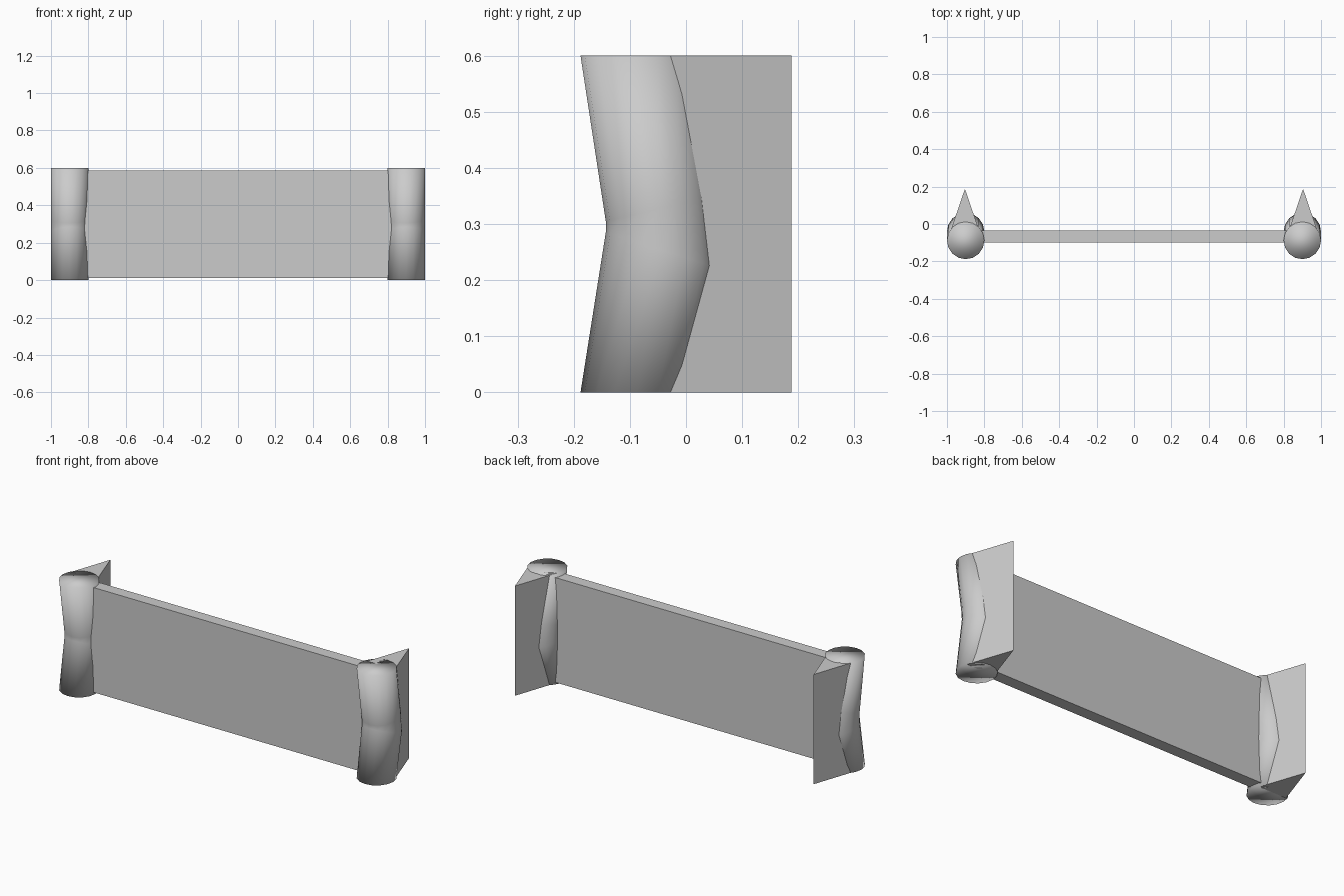
import bpy, bmesh, math

if "Cube" in bpy.data.objects:
    bpy.data.objects.remove(bpy.data.objects["Cube"])

SIDES = 16
RADIUS = 0.1
POST_X = 0.9


def add_object(name, bm, smooth=False):
    bmesh.ops.recalc_face_normals(bm, faces=bm.faces)
    mesh = bpy.data.meshes.new(name)
    bm.to_mesh(mesh)
    bm.free()
    for poly in mesh.polygons:
        poly.use_smooth = smooth
    obj = bpy.data.objects.new(name, mesh)
    bpy.context.collection.objects.link(obj)
    return obj


def loft(rings):
    """Skin a stack of equal point rings and cap both ends."""
    bm = bmesh.new()
    rows = [[bm.verts.new(p) for p in ring] for ring in rings]
    n = len(rows[0])
    for a, b in zip(rows, rows[1:]):
        for i in range(n):
            j = (i + 1) % n
            bm.faces.new((a[i], a[j], b[j], b[i]))
    bm.faces.new(rows[0])
    bm.faces.new(rows[-1])
    return bm


def post_ring(side, front, back, z_front, z_back):
    """Ring from front y to back y, sloping in height between the two."""
    ring = []
    for i in range(SIDES):
        a = 2 * math.pi * i / SIDES
        t = (1 + math.sin(a)) / 2
        ring.append((side * POST_X + RADIUS * math.cos(a),
                     front + (back - front) * t,
                     z_front + (z_back - z_front) * t))
    return ring


for side, label in ((-1, "left"), (1, "right")):
    # bent round post, kinked at mid height towards the back
    add_object(label + "_post", loft([
        post_ring(side, -0.188, 0.012, 0.0, 0.0),
        post_ring(side, -0.143, 0.06, 0.285, 0.22),
        post_ring(side, -0.143, 0.048, 0.305, 0.35),
        post_ring(side, -0.188, 0.012, 0.6, 0.6),
    ]), smooth=True)

    # sharp triangular fin behind the post
    plan = [(-0.083, -0.055), (0.083, -0.055), (0.0, 0.188)]
    add_object(label + "_fin", loft([
        [(side * 0.904 + x, y, z) for x, y in plan] for z in (0.0, 0.6)]))

# flat panel between the posts
panel = [(-0.86, -0.1), (0.86, -0.1), (0.86, -0.035), (-0.86, -0.035)]
add_object("panel", loft([[(x, y, z) for x, y in panel] for z in (0.012, 0.585)]))
